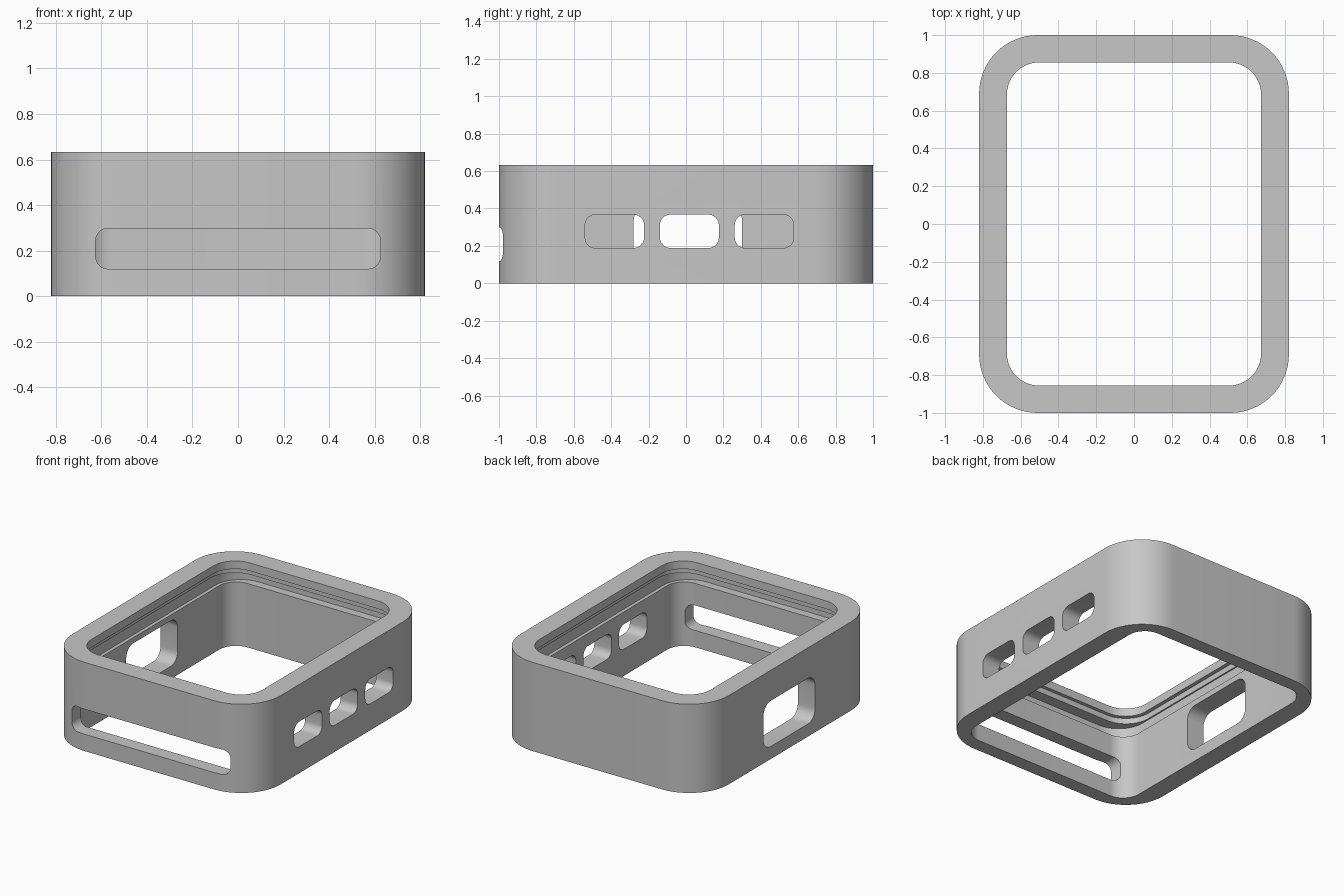
import bpy
import bmesh
from math import cos, sin, pi, radians
from mathutils import Matrix, Vector

default = bpy.data.objects.get("Cube")
if default:
    bpy.data.objects.remove(default, do_unlink=True)

HALF_X, HALF_Y, HEIGHT = 0.82, 1.0, 0.632

grey = bpy.data.materials.new("plain grey")
grey.use_nodes = True
colour = (0.57, 0.57, 0.57, 1)
grey.diffuse_color = colour
grey.node_tree.nodes["Principled BSDF"].inputs["Base Color"].default_value = colour


def rounded_rect(hx, hy, r, steps):
    """Counter-clockwise outline of a rounded rectangle."""
    points = []
    for quarter, (sx, sy) in enumerate([(1, 1), (-1, 1), (-1, -1), (1, -1)]):
        for i in range(steps + 1):
            a = (quarter + i / steps) * pi / 2
            points.append((sx * (hx - r) + r * cos(a), sy * (hy - r) + r * sin(a)))
    return points


def make_object(name, bm):
    bmesh.ops.recalc_face_normals(bm, faces=bm.faces)
    mesh = bpy.data.meshes.new(name)
    bm.to_mesh(mesh)
    bm.free()
    mesh.materials.append(grey)
    obj = bpy.data.objects.new(name, mesh)
    bpy.context.collection.objects.link(obj)
    return obj


def make_frame(walls):
    """Join vertical walls (outline, low z, high z) into one closed ring."""
    bm = bmesh.new()
    rings = []
    for outline, start, end in walls:
        for z in (start, end):
            rings.append([bm.verts.new((x, y, z)) for x, y in rounded_rect(*outline, 16)])
    for k, ring in enumerate(rings):
        following = rings[(k + 1) % len(rings)]
        for i in range(len(ring)):
            j = (i + 1) % len(ring)
            bm.faces.new((ring[i], ring[j], following[j], following[i]))
    return make_object("case_frame", bm)


def make_cutter(name, centre, width, height, r, turn):
    """Rounded slot block; its depth runs along y before turning about z."""
    bm = bmesh.new()
    outline = rounded_rect(width / 2, height / 2, r, 8)
    face = bm.faces.new([bm.verts.new((x, -0.2, z)) for x, z in outline])
    out = bmesh.ops.extrude_face_region(bm, geom=[face])
    moved = [v for v in out["geom"] if isinstance(v, bmesh.types.BMVert)]
    bmesh.ops.translate(bm, vec=(0, 0.4, 0), verts=moved)
    place = Matrix.Translation(Vector(centre)) @ Matrix.Rotation(turn, 4, "Z")
    bmesh.ops.transform(bm, matrix=place, verts=bm.verts)
    obj = make_object(name, bm)
    obj.hide_render = True
    return obj


# Hollow frame, from the outside in and down
frame = make_frame([
    ((HALF_X, HALF_Y, 0.31), 0, HEIGHT),      # outer wall
    ((0.673, 0.855, 0.17), HEIGHT, 0.575),    # top lip
    ((0.70, 0.88, 0.19), 0.575, 0.535),       # step under the lip
    ((0.71, 0.96, 0.20), 0.535, 0.455),       # long recess, leaving end ledges
    ((0.685, 0.90, 0.13), 0.455, 0),          # lower cavity
])

# Front slot, large side window, and three small windows on the other side
cutters = [
    make_cutter("front_slot_cutter", (0, -HALF_Y, 0.209), 1.25, 0.178, 0.055, 0),
    make_cutter("side_window_cutter", (-HALF_X, 0.01, 0.252), 0.58, 0.325, 0.08, pi / 2),
]
for i in (-1, 0, 1):
    cutters.append(make_cutter("small_window_cutter", (HALF_X, 0.018 + 0.4 * i, 0.278),
                               0.315, 0.178, 0.055, pi / 2))

bpy.ops.object.select_all(action="DESELECT")
frame.select_set(True)
bpy.context.view_layer.objects.active = frame
for cutter in cutters:
    cut = frame.modifiers.new("opening", "BOOLEAN")
    cut.operation = "DIFFERENCE"
    cut.solver = "EXACT"
    cut.object = cutter
    bpy.ops.object.modifier_apply(modifier=cut.name)
    bpy.data.objects.remove(cutter, do_unlink=True)

bpy.ops.object.shade_smooth_by_angle(angle=radians(30))
